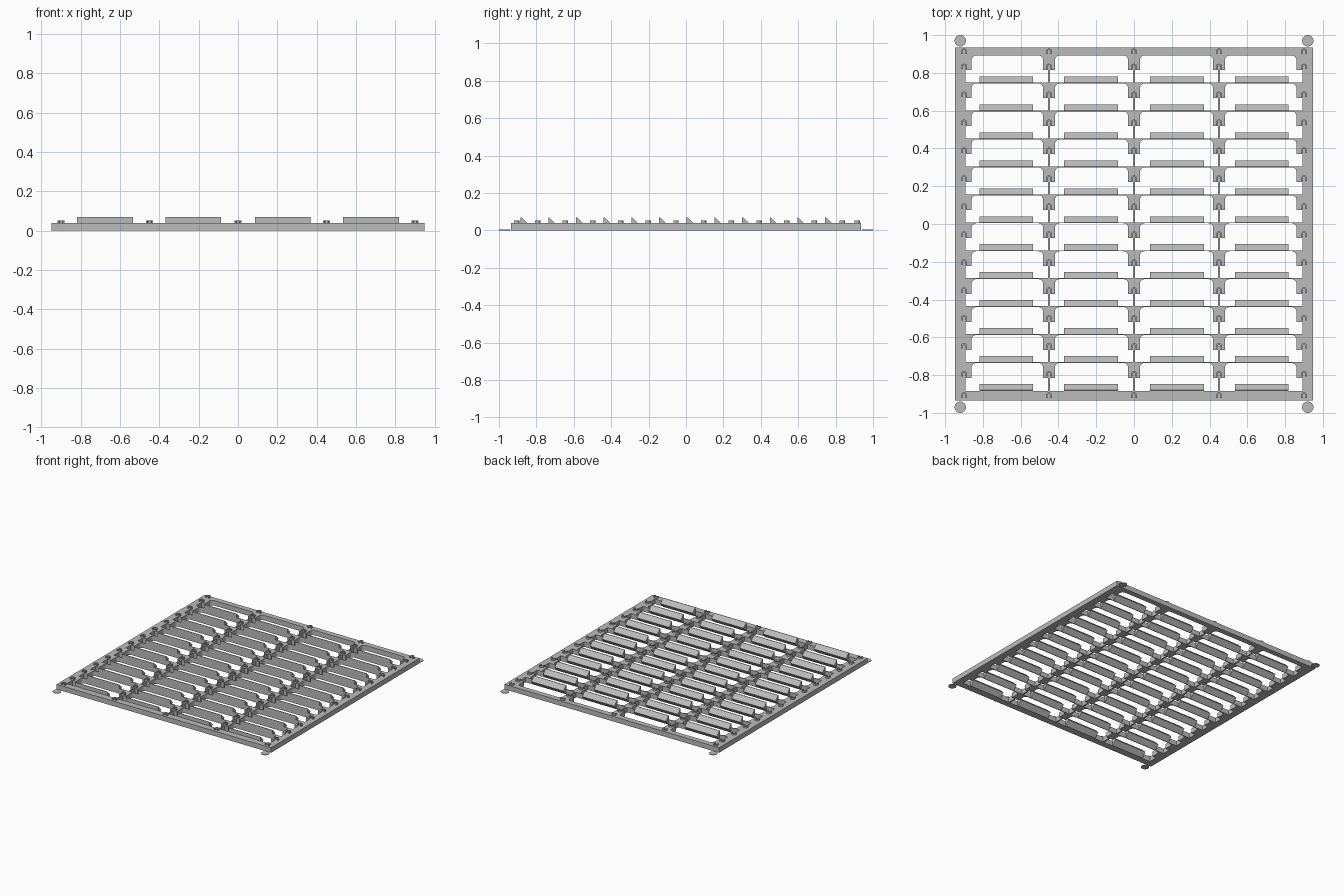
import bpy, bmesh, math

cube = bpy.data.objects.get("Cube")
if cube:
    bpy.data.objects.remove(cube)

grey = bpy.data.materials.new("plain grey")
grey.use_nodes = True
grey.diffuse_color = (0.5, 0.5, 0.5, 1)
grey.node_tree.nodes["Principled BSDF"].inputs["Base Color"].default_value = (0.5, 0.5, 0.5, 1)

H = 0.04            # frame height
PITCH = 0.148       # spacing of the rows
ROW0 = -0.884       # first row
ROWS = 12
COLS = (-0.9, -0.45, 0, 0.45, 0.9)


def row(k):
    return ROW0 + PITCH * k


def make(name, prisms):
    """Join prisms (bottom outline, extrusion vector) into one object."""
    bm = bmesh.new()
    for outline, vec in prisms:
        face = bm.faces.new([bm.verts.new(p) for p in outline])
        out = bmesh.ops.extrude_face_region(bm, geom=[face])
        verts = [g for g in out["geom"] if isinstance(g, bmesh.types.BMVert)]
        bmesh.ops.translate(bm, verts=verts, vec=vec)
    bmesh.ops.recalc_face_normals(bm, faces=bm.faces)
    mesh = bpy.data.meshes.new(name)
    bm.to_mesh(mesh)
    bm.free()
    mesh.materials.append(grey)
    obj = bpy.data.objects.new(name, mesh)
    bpy.context.collection.objects.link(obj)
    return obj


def box(x0, x1, y0, y1, z0=0, z1=H):
    return [(x0, y0, z0), (x1, y0, z0), (x1, y1, z0), (x0, y1, z0)], (0, 0, z1 - z0)


def arc(cx, cy, r, a0, a1, n):
    return [(cx + r * math.cos(math.radians(a0 + (a1 - a0) * i / n)),
             cy + r * math.sin(math.radians(a0 + (a1 - a0) * i / n))) for i in range(n + 1)]


# Outer frame
make("side_rails", [box(s * 0.947, s * 0.893, -0.935, 0.935) for s in (-1, 1)])
make("front_rail", [box(-0.893, 0.893, -0.935, ROW0)])
make("back_rail", [box(-0.893, 0.893, row(ROWS), 0.935)])

# Thin discs at the corners
make("corner_discs", [([(x, y, 0) for x, y in arc(sx * 0.92, sy * 0.97, 0.03, 0, 348.75, 31)],
                       (0, 0, 0.004)) for sx in (-1, 1) for sy in (-1, 1)])

# Thin dividers and cross walls
make("column_dividers", [box(x - 0.005, x + 0.005, ROW0, row(ROWS)) for x in COLS[1:4]])
make("cross_walls", [box(-0.893, 0.893, row(k), row(k) + 0.005) for k in range(1, ROWS)])

# Brackets with filleted shoulders below each cross wall
brackets = []
for k in range(1, ROWS + 1):
    y = row(k)
    for x in COLS:
        w = 0.04 if abs(x) > 0.8 else 0.031
        left = arc(x - w - 0.025, y - 0.025, 0.025, 90, 0, 5)
        right = arc(x + w + 0.025, y - 0.025, 0.025, 180, 90, 5)
        pts = left + [(x - w, y - 0.078), (x + w, y - 0.078)] + right
        pts = [(max(-0.94, min(0.94, px)), py, 0) for px, py in pts]
        brackets.append((pts, (0, 0, H)))
make("brackets", brackets)

# Slanted label ledges: steep front, sloping back
ledges = []
for k in range(ROWS):
    y = row(k)
    for x in (-0.677, -0.2275, 0.2275, 0.677):
        profile = [(y, 0), (y, 0.07), (y + 0.004, 0.07), (y + 0.037, 0.037), (y + 0.005, 0)]
        ledges.append(([(x - 0.142, py, pz) for py, pz in profile], (0.284, 0, 0)))
make("slanted_ledges", ledges)

# Horseshoe pegs, open in the middle
pegs = []
peg_rows = [row(k) - 0.06 for k in range(1, ROWS + 1)] + [ROW0 - 0.024, 0.912]
for y in peg_rows:
    for x in COLS:
        outer = [(x + 0.017, y - 0.012)] + arc(x, y, 0.017, 0, 180, 10) + [(x - 0.017, y - 0.012)]
        inner = [(x - 0.009, y - 0.012)] + arc(x, y, 0.009, 180, 0, 10) + [(x + 0.009, y - 0.012)]
        pegs.append(([(px, py, H) for px, py in outer + inner], (0, 0, 0.013)))
make("pegs", pegs)
